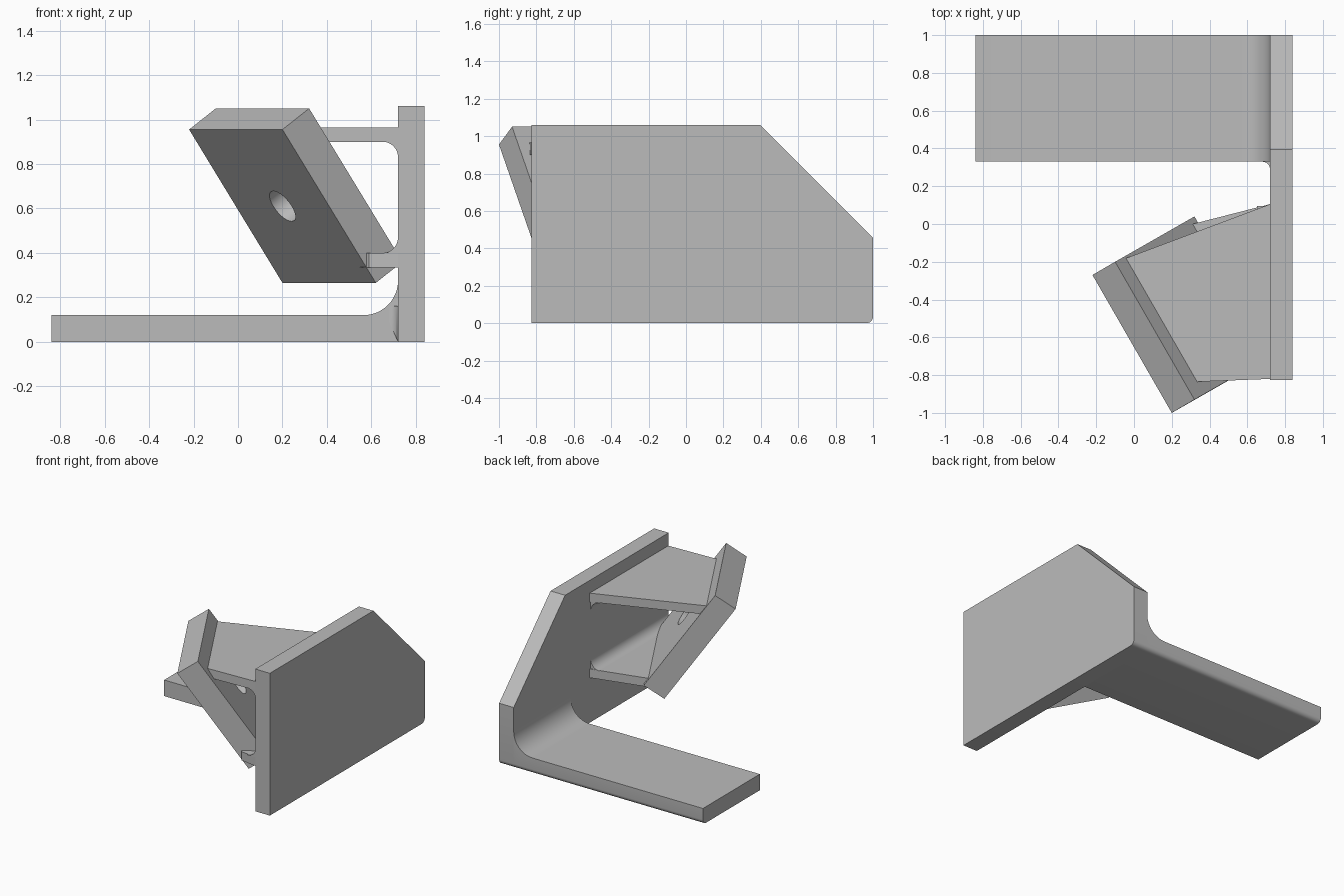
import bpy, bmesh
from math import sin, cos, pi
from mathutils import Vector, Matrix

old = bpy.data.objects.get("Cube")
if old:
    bpy.data.objects.remove(old, do_unlink=True)

grey = bpy.data.materials.new("plain grey")
grey.use_nodes = True
GREY = (0.5, 0.5, 0.5, 1)
grey.diffuse_color = GREY
grey.node_tree.nodes["Principled BSDF"].inputs["Base Color"].default_value = GREY


def finish(name, bm):
    bmesh.ops.recalc_face_normals(bm, faces=bm.faces)
    mesh = bpy.data.meshes.new(name)
    bm.to_mesh(mesh)
    bm.free()
    mesh.materials.append(grey)
    obj = bpy.data.objects.new(name, mesh)
    bpy.context.collection.objects.link(obj)
    return obj


def smooth(obj):
    bpy.ops.object.select_all(action="DESELECT")
    obj.select_set(True)
    bpy.context.view_layer.objects.active = obj
    bpy.ops.object.shade_smooth_by_angle(angle=0.6)


def prism(points, place, start, end):
    """Extrude a flat outline; place(a, b, t) maps it into space."""
    bm = bmesh.new()
    face = bm.faces.new([bm.verts.new(place(a, b, start)) for a, b in points])
    ext = bmesh.ops.extrude_face_region(bm, geom=[face])["geom"]
    shift = Vector(place(0, 0, end)) - Vector(place(0, 0, start))
    bmesh.ops.translate(bm, vec=shift, verts=[v for v in ext if isinstance(v, bmesh.types.BMVert)])
    return bm


def arc(ca, cb, r, a0, a1, n=12):
    return [(ca + r * cos(a0 + (a1 - a0) * i / n), cb + r * sin(a0 + (a1 - a0) * i / n))
            for i in range(n + 1)]


def along_x(a, b, t): return (t, a, b)
def along_y(a, b, t): return (a, t, b)
def along_z(a, b, t): return (a, b, t)


def round_bottom_edge(bm):
    edges = [e for e in bm.edges if all(v.co.y > 0.99 and v.co.z < 0.01 for v in e.verts)]
    bmesh.ops.bevel(bm, geom=edges, offset=0.035, segments=6, profile=0.5, affect="EDGES")


WALL = 0.72  # inner face of the side wall

# Side wall with a chamfered corner
bm = prism([(-0.825, 0), (1, 0), (1, 0.455), (0.395, 1.06), (-0.825, 1.06)], along_x, WALL, 0.84)
round_bottom_edge(bm)
smooth(finish("side_wall", bm))

# Foot, with a large fillet up the wall
bm = prism([(-0.84, 0), (WALL, 0)] + arc(WALL - 0.155, 0.275, 0.155, 0, -pi / 2) + [(-0.84, 0.12)],
           along_y, 0.33, 1)
round_bottom_edge(bm)
smooth(finish("foot", bm))

# Small fillet where the foot edge meets the wall
bm = prism([(WALL, 0.33)] + arc(WALL - 0.04, 0.29, 0.04, 0, pi / 2, 6), along_z, 0, 0.16)
for v in bm.verts:
    if v.co.z < 0.01:
        v.co.z = 0.09 * (WALL - v.co.x) / 0.04
smooth(finish("foot_corner_fillet", bm))

# Tilted plate, spanned by its width, length and thickness directions
corner = Vector((-0.22, -0.27, 0.955))
width = Vector((0.42, -0.73, 0))
length = Vector((0.42, 0.24, -0.69))
thick = Vector((0.12, 0.07, 0.095))
bm = bmesh.new()
bmesh.ops.create_cube(bm, size=1)
for v in bm.verts:
    v.co = corner + width * (v.co.x + 0.5) + length * (v.co.y + 0.5) + thick * (v.co.z + 0.5)
plate = finish("tilted_plate", bm)

# Round hole through the plate
bm = bmesh.new()
middle = corner + (width + length + thick) / 2
turn = thick.to_track_quat("Z", "Y").to_matrix().to_4x4()
bmesh.ops.create_cone(bm, cap_ends=True, segments=40, radius1=0.083, radius2=0.083, depth=0.5,
                      matrix=Matrix.Translation(middle) @ turn)
cutter = finish("hole_cutter", bm)
cutter.hide_render = True
hole = plate.modifiers.new("hole", "BOOLEAN")
hole.object = cutter
hole.operation = "DIFFERENCE"
hole.solver = "EXACT"
bpy.context.view_layer.objects.active = plate
plate.select_set(True)
bpy.ops.object.modifier_apply(modifier="hole")
bpy.data.objects.remove(cutter, do_unlink=True)
smooth(plate)

# Two shelves that carry the plate
upper = [(-0.11, -0.22), (-0.04, -0.18), (WALL, 0.105), (WALL, -0.82), (0.34, -0.835), (0.27, -0.875)]
lower = [(0.24, -0.06), (0.31, 0), (WALL, 0.105), (WALL, -0.82), (0.59, -0.8), (0.56, -0.76)]
finish("upper_shelf", prism(upper, along_z, 0.9, 0.965))
finish("lower_shelf", prism(lower, along_z, 0.335, 0.4))

# Fillets between shelves and wall
r = 0.07
smooth(finish("upper_shelf_fillet", prism(
    [(WALL, 0.9)] + arc(WALL - r, 0.9 - r, r, pi / 2, 0), along_y, -0.82, 0.095)))
smooth(finish("lower_shelf_fillet", prism(
    [(WALL, 0.4)] + arc(WALL - r, 0.4 + r, r, -pi / 2, 0), along_y, -0.82, 0.095)))
